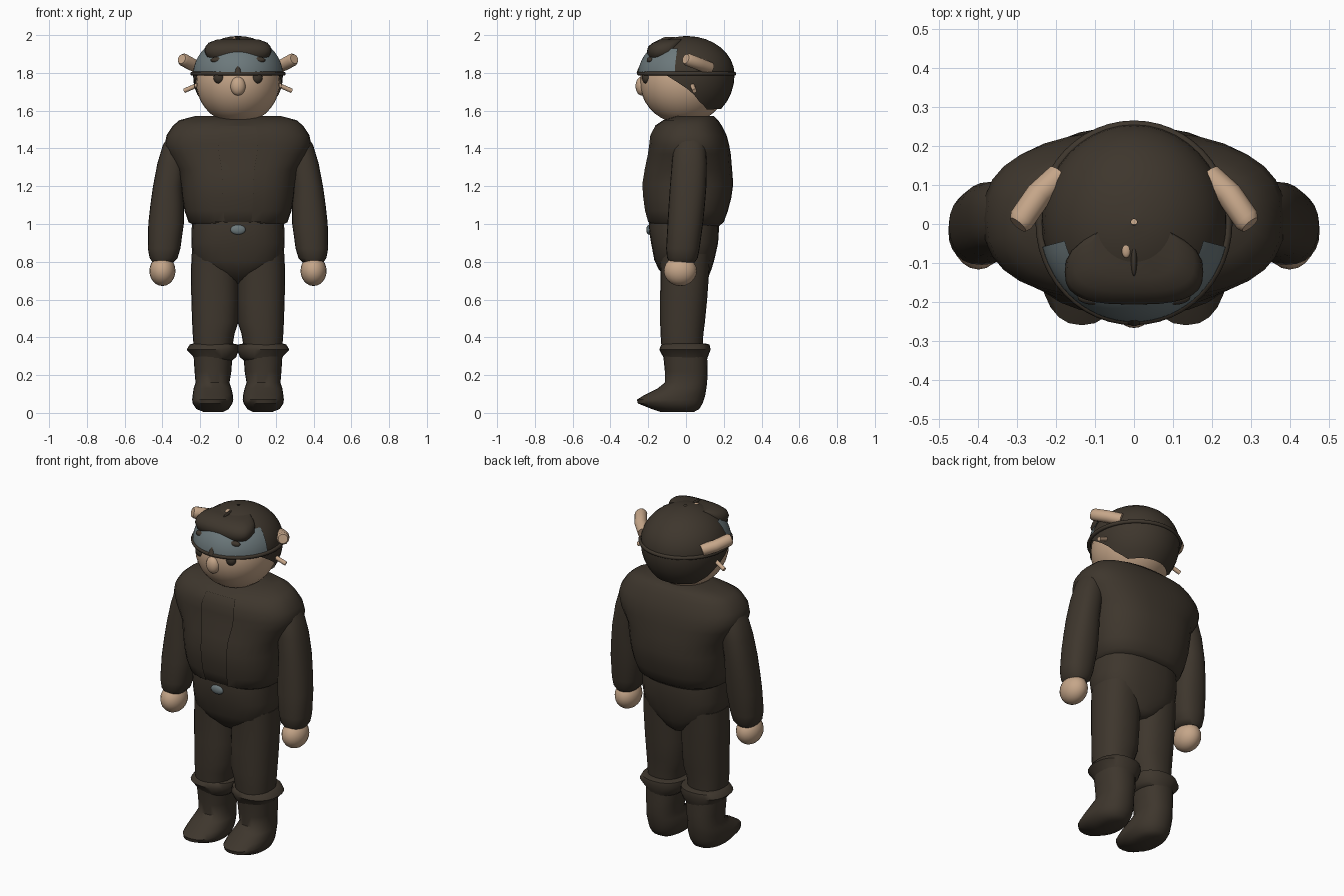
import bpy, math
from mathutils import Vector

if "Cube" in bpy.data.objects:
    bpy.data.objects.remove(bpy.data.objects["Cube"])

def material(name, rgb):
    m = bpy.data.materials.new(name)
    m.diffuse_color = (*rgb, 1)
    m.use_nodes = True
    m.node_tree.nodes["Principled BSDF"].inputs["Base Color"].default_value = m.diffuse_color
    return m

DARK = material("dark_brown", (0.048, 0.037, 0.026))
SKIN = material("skin", (0.56, 0.38, 0.25))
GREY = material("goggle_grey", (0.15, 0.19, 0.20))

def make(name, verts, faces, mat, mirror=False):
    me = bpy.data.meshes.new(name)
    me.from_pydata(verts, [], faces)
    me.materials.append(mat)
    ob = bpy.data.objects.new(name, me)
    bpy.context.collection.objects.link(ob)
    if mirror:
        ob.modifiers.new("Mirror", 'MIRROR').use_mirror_merge = False
    bpy.context.view_layer.objects.active = ob
    bpy.ops.object.select_all(action='DESELECT')
    ob.select_set(True)
    bpy.ops.object.shade_smooth_by_angle(angle=math.radians(50))
    return ob

def loft(name, rings, mat, mirror=False, n=24, power=2.3, keep=None):
    """Stack of rounded rings (z, x0, x1, y0, y1), listed from bottom to top."""
    verts, faces = [], []
    for z, x0, x1, y0, y1 in rings:
        for i in range(n):
            a = math.tau * i / n
            c, s = math.cos(a), math.sin(a)
            u = math.copysign(abs(c) ** (2 / power), c)
            v = math.copysign(abs(s) ** (2 / power), s)
            verts.append(((x0 + x1) / 2 + u * (x1 - x0) / 2,
                          (y0 + y1) / 2 + v * (y1 - y0) / 2, z))
    for r in range(len(rings) - 1):
        for i in range(n):
            j = (i + 1) % n
            f = (r * n + i, r * n + j, (r + 1) * n + j, (r + 1) * n + i)
            mid = sum((Vector(verts[k]) for k in f), Vector()) / 4
            if keep is None or keep(mid):
                faces.append(f)
    faces.append(tuple(range(n - 1, -1, -1)))
    faces.append(tuple(range((len(rings) - 1) * n, len(rings) * n)))
    return make(name, verts, faces, mat, mirror)

def ball(name, c, r, mat, mirror=False, n=20, m=12):
    rings = []
    for k in range(m + 1):
        t = math.pi * (0.015 + 0.97 * k / m)
        s = math.sin(t)
        rings.append((c[2] - r[2] * math.cos(t), c[0] - r[0] * s, c[0] + r[0] * s,
                      c[1] - r[1] * s, c[1] + r[1] * s))
    return loft(name, rings, mat, mirror, n, 2)

def tube(name, path, mat, mirror=True, n=12):
    """Tapered round tube along points (x, y, z, radius)."""
    verts, faces = [], []
    pts = [Vector(p[:3]) for p in path]
    d = (pts[-1] - pts[0]).normalized()
    u = d.cross(Vector((0, 0, 1))).normalized()
    v = u.cross(d)
    for p, q in zip(pts, path):
        verts += [p + q[3] * (u * math.cos(math.tau * i / n) + v * math.sin(math.tau * i / n))
                  for i in range(n)]
    for r in range(len(path) - 1):
        faces += [(r * n + i, (r + 1) * n + i, (r + 1) * n + (i + 1) % n, r * n + (i + 1) % n)
                  for i in range(n)]
    faces += [tuple(range(n)), tuple(range(len(verts) - 1, len(verts) - n - 1, -1))]
    return make(name, verts, faces, mat, mirror)

def lerp_table(t, table):
    for (a, p), (b, q) in zip(table, table[1:]):
        if t <= b:
            return p + (q - p) * max(0, (t - a) / (b - a))
    return table[-1][1]

def shell(name, a0, a1, low, high, grow, mat, n=40, m=12):
    """Patch of the skull dome; angle 0 faces the front, low(c) is the lower edge."""
    verts, faces = [], []
    for i in range(n + 1):
        a = a0 + (a1 - a0) * i / n
        c = -math.cos(a)
        lat = lambda z: math.asin((z - 1.79) / (0.205 if z > 1.79 else 0.26))
        b, t = lat(low(c)), lat(high)
        for k in range(m + 1):
            e = b + (t - b) * k / m
            rz = 0.205 if e > 0 else 0.26
            h = math.cos(e)
            verts.append((math.sin(a) * h * (0.238 + grow), 0.005 + c * h * (0.252 + grow),
                          1.79 + math.sin(e) * (rz + grow)))
    for i in range(n):
        for k in range(m):
            p = i * (m + 1) + k
            faces.append((p, p + m + 1, p + m + 2, p + 1))
    return make(name, verts, faces, mat)

# Boots, cuffs and trouser legs
loft("boot", [(0.004, .08, .18, -.13, .04), (.02, .05, .22, -.18, .07), (.05, .03, .24, -.255, .088),
              (.07, .025, .243, -.26, .095), (.095, .027, .24, -.22, .102), (.13, .035, .235, -.15, .108),
              (.16, .045, .225, -.112, .112), (.22, .035, .23, -.112, .114), (.30, .03, .235, -.12, .112)],
     DARK, True)
loft("boot_cuff", [(.275, .035, .23, -.112, .11), (.295, .01, .235, -.12, .115), (.335, -.005, .272, -.142, .13),
                   (.362, 0, .255, -.13, .125), (.368, .03, .235, -.12, .1)], DARK, True)
loft("trouser_leg", [(.35, .03, .235, -.13, .088), (.42, .018, .24, -.135, .092), (.48, -.002, .243, -.137, .1),
                     (.60, -.004, .247, -.137, .112), (.74, -.004, .25, -.135, .122), (.84, .0, .245, -.14, .13)],
     DARK, True)

# Hips and buckle
loft("hips", [(.685, -.03, .03, -.06, .09), (.71, -.10, .10, -.10, .115), (.76, -.18, .18, -.145, .135),
              (.81, -.24, .24, -.168, .15), (.90, -.247, .247, -.185, .17), (.98, -.245, .245, -.198, .175),
              (1.06, -.24, .24, -.19, .17)], DARK, power=2.5)
ball("belt_buckle", (0, -.196, .97), (.04, .014, .026), GREY)

# Jacket with an open front over a shirt
jacket = [(.985, -.22, .22, -.17, .17), (1.01, -.262, .262, -.203, .20), (1.07, -.283, .283, -.22, .222),
          (1.14, -.296, .296, -.23, .24), (1.21, -.303, .303, -.235, .25), (1.29, -.318, .318, -.222, .244),
          (1.37, -.37, .37, -.205, .237), (1.42, -.388, .388, -.198, .228), (1.47, -.378, .378, -.192, .215),
          (1.52, -.345, .345, -.165, .19), (1.55, -.31, .31, -.12, .17), (1.573, -.22, .22, -.05, .145)]
loft("jacket", jacket, DARK, n=32, power=2.5, keep=lambda p: not (abs(p.x) < .09 and p.y < 0 and p.z < 1.5))
loft("shirt", [(z, x0 * .97, x1 * .97, y0 + .008, y1 - .012) for z, x0, x1, y0, y1 in jacket[:-1]],
     DARK, n=32, power=2.5)

# Sleeves and hands
loft("sleeve", [(.795, .345, .45, -.085, .045), (.82, .32, .468, -.10, .062), (.87, .305, .477, -.105, .072),
                (1.0, .287, .475, -.098, .09), (1.1, .287, .464, -.092, .10), (1.2, .29, .45, -.085, .108),
                (1.32, .275, .427, -.075, .11), (1.42, .25, .397, -.065, .105), (1.49, .24, .35, -.04, .08)],
     DARK, True)
ball("hand", (.40, -.03, .752), (.069, .087, .08), SKIN, True)

# Head and face
ball("head", (0, -.012, 1.752), (.222, .232, .222), SKIN, n=32, m=18)
ball("nose", (0, -.235, 1.73), (.04, .032, .05), SKIN)
ball("eye", (.10, -.208, 1.775), (.03, .025, .032), DARK, True)
tube("small_ear", [(.20, .03, 1.742, .012), (.285, .045, 1.705, .012)], SKIN)
tube("horn", [(.19, .125, 1.825, .034), (.245, .075, 1.845, .034), (.29, .01, 1.87, .034),
              (.298, -.002, 1.874, .026)], SKIN)

# Cap, goggle lens and rim
edge = [(-1, 1.80), (-.45, 1.79), (-.2, 1.75), (.1, 1.70), (.3, 1.65), (.6, 1.605), (1, 1.61)]
shell("cap", 0, math.tau, lambda c: lerp_table(c, edge), 1.9949, 0, DARK)
shell("goggle_lens", -1.32, 1.32, lambda c: 1.795, 1.925, .006, GREY, 28, 6)
n, m = 48, 8
rim_v, rim_f = [], []
for i in range(n):
    a = math.tau * i / n
    for k in range(m):
        b = math.tau * k / m
        g = .011 * math.cos(b)
        rim_v.append(((.242 + g) * math.cos(a), .003 + (.252 + g) * math.sin(a), 1.796 + .011 * math.sin(b)))
        i2, k2 = (i + 1) % n, (k + 1) % m
        rim_f.append((i * m + k, i2 * m + k, i2 * m + k2, i * m + k2))
make("goggle_rim", rim_v, rim_f, DARK)

# Fringe over the goggles, with brow lumps and small trims
loft("fringe", [(1.872, -.14, .14, -.19, -.06), (1.885, -.165, .165, -.203, -.05), (1.915, -.178, .178, -.207, -.04),
                (1.94, -.172, .172, -.20, -.03), (1.96, -.155, .155, -.175, -.02), (1.977, -.11, .11, -.14, 0)],
     DARK, n=28, power=2.8)
ball("brow_lump", (.10, -.188, 1.868), (.045, .02, .018), DARK, True)
loft("goggle_bridge", [(1.80, -.018, .018, -.262, -.235), (1.82, -.014, .014, -.255, -.23),
                       (1.85, -.002, .002, -.24, -.225)], DARK, n=10)
ball("crown_ridge", (0, -.09, 1.975), (.008, .045, .016), DARK)
ball("crown_patch", (-.02, -.065, 1.981), (.012, .022, .008), SKIN)
